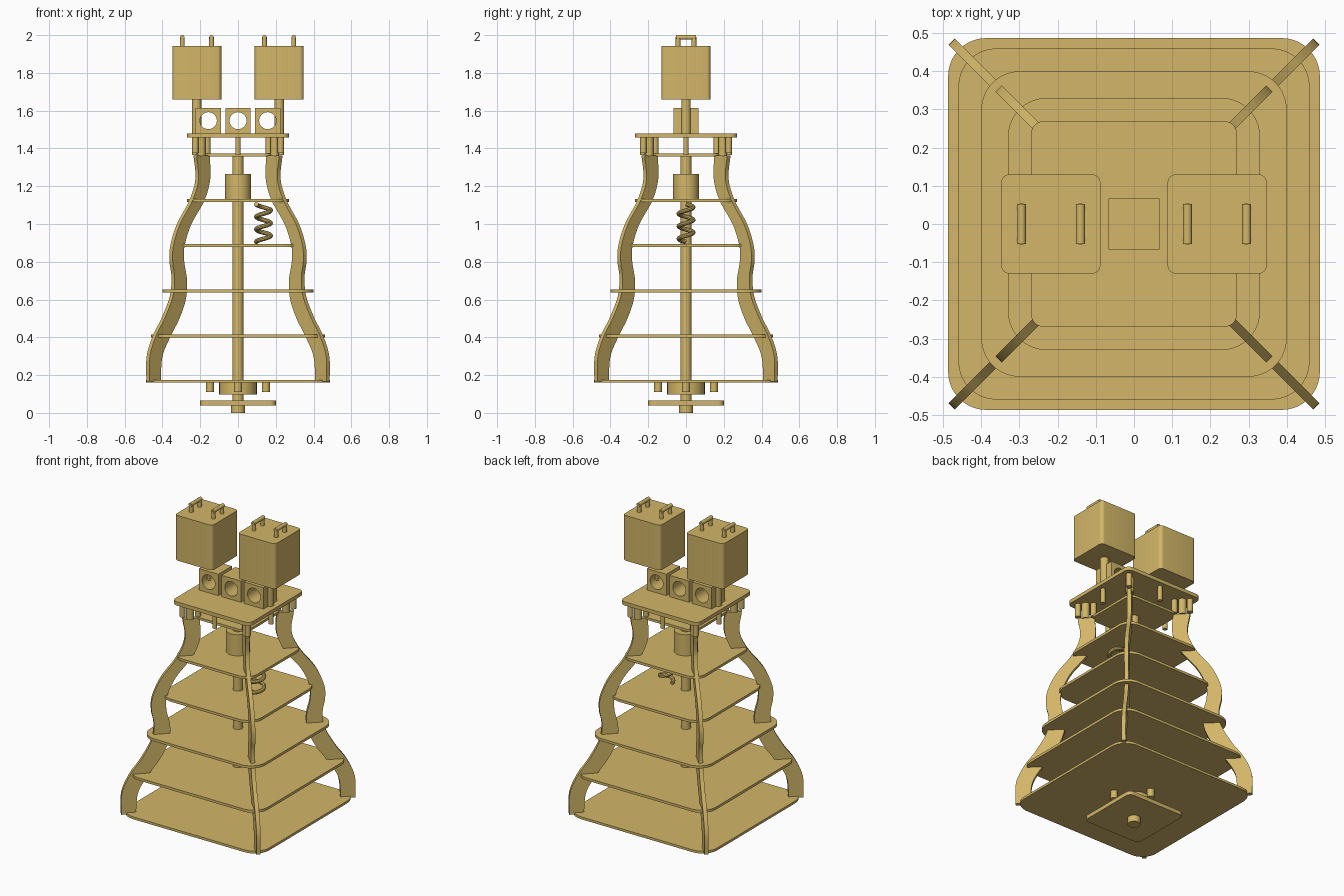
import bpy, bmesh, math
from mathutils import Vector

if "Cube" in bpy.data.objects:
    bpy.data.objects.remove(bpy.data.objects["Cube"])

brass = bpy.data.materials.new("brass")
brass.diffuse_color = (0.645, 0.468, 0.138, 1)
brass.use_nodes = True
brass.node_tree.nodes["Principled BSDF"].inputs["Base Color"].default_value = brass.diffuse_color


def finish(name, bm, smooth=True):
    bmesh.ops.recalc_face_normals(bm, faces=bm.faces)
    me = bpy.data.meshes.new(name)
    bm.to_mesh(me)
    bm.free()
    me.materials.append(brass)
    ob = bpy.data.objects.new(name, me)
    bpy.context.collection.objects.link(ob)
    if smooth:
        bpy.ops.object.select_all(action='DESELECT')
        ob.select_set(True)
        bpy.context.view_layer.objects.active = ob
        bpy.ops.object.shade_smooth_by_angle(angle=math.radians(35))
    return ob


def extrude(name, pts, vec):
    """Fill an outline and extrude it along vec."""
    bm = bmesh.new()
    face = bm.faces.new([bm.verts.new(p) for p in pts])
    geo = bmesh.ops.extrude_face_region(bm, geom=[face])["geom"]
    bmesh.ops.translate(bm, vec=vec, verts=[g for g in geo if isinstance(g, bmesh.types.BMVert)])
    return finish(name, bm)


def rounded_block(name, cx, cy, hx, hy, r, z0, z1, seg=10):
    pts = []
    for q, (sx, sy) in enumerate(((1, 1), (-1, 1), (-1, -1), (1, -1))):
        for i in range(seg + 1):
            a = math.pi / 2 * (q + i / seg)
            pts.append((cx + sx * (hx - r) + r * math.cos(a),
                        cy + sy * (hy - r) + r * math.sin(a), z0))
    return extrude(name, pts, (0, 0, z1 - z0))


def cylinder(name, x, y, r, z0, z1, seg=32):
    pts = [(x + r * math.cos(2 * math.pi * i / seg),
            y + r * math.sin(2 * math.pi * i / seg), z0) for i in range(seg)]
    return extrude(name, pts, (0, 0, z1 - z0))


def tube(name, pts, r, seg=12):
    """Sweep a round section along a path."""
    bm = bmesh.new()
    pts = [Vector(p) for p in pts]
    rings = []
    side = None
    for i, p in enumerate(pts):
        t = (pts[min(i + 1, len(pts) - 1)] - pts[max(i - 1, 0)]).normalized()
        side = t.orthogonal() if side is None else side - t * side.dot(t)
        side.normalize()
        up = t.cross(side)
        rings.append([bm.verts.new(p + r * (math.cos(a) * side + math.sin(a) * up))
                      for a in (2 * math.pi * k / seg for k in range(seg))])
    for a, b in zip(rings, rings[1:]):
        for k in range(seg):
            bm.faces.new((a[k], a[(k + 1) % seg], b[(k + 1) % seg], b[k]))
    bm.faces.new(rings[0])
    bm.faces.new(rings[-1])
    return finish(name, bm)


def spline(points, steps=6):
    """Catmull-Rom curve through (x, z) points."""
    p = [Vector(q) for q in points]
    p = [2 * p[0] - p[1]] + p + [2 * p[-1] - p[-2]]
    out = []
    for i in range(1, len(p) - 2):
        a, b, c, d = p[i - 1:i + 3]
        for k in range(steps):
            t = k / steps
            out.append(0.5 * (2 * b + (c - a) * t + (2 * a - 5 * b + 4 * c - d) * t * t
                              + (3 * b - a - 3 * c + d) * t ** 3))
    return out + [p[-2]]


# Stacked rounded plates
for half, r, z0, z1 in ((0.20, 0.03, 0.04, 0.065), (0.487, 0.10, 0.16, 0.175),
                        (0.46, 0.10, 0.398, 0.414), (0.40, 0.10, 0.637, 0.653),
                        (0.33, 0.10, 0.877, 0.893), (0.27, 0.08, 1.116, 1.132),
                        (0.18, 0.05, 1.357, 1.372), (0.27, 0.035, 1.457, 1.48)):
    rounded_block("plate", 0, 0, half, half, r, z0, z1)

# Curved ribs on the four diagonals
outer = [(0.485, 0.165), (0.483, 0.3), (0.45, 0.41), (0.405, 0.5), (0.36, 0.62), (0.352, 0.72),
         (0.362, 0.8), (0.358, 0.885), (0.323, 1.0), (0.257, 1.125), (0.225, 1.24), (0.235, 1.362)]
inner = [(0.41, 0.165), (0.40, 0.3), (0.355, 0.41), (0.31, 0.5), (0.277, 0.6), (0.27, 0.7),
         (0.285, 0.8), (0.283, 0.885), (0.247, 1.0), (0.178, 1.125), (0.147, 1.24), (0.15, 1.362)]
outline = ([(p.x - 0.008, p.y) for p in spline(outer)]
           + [(p.x + 0.008, p.y) for p in reversed(spline(inner))])
T = 0.024
for sx in (1, -1):
    for sy in (1, -1):
        n = Vector((sx, -sy, 0)).normalized() * T
        extrude("rib", [Vector((sx * x, sy * x, z)) - n / 2 for x, z in outline], n)
        # Corner posts under the top plate
        for d, r, z0 in ((0.163, 0.017, 1.372), (0.195, 0.023, 1.36), (0.226, 0.017, 1.375)):
            cylinder("corner_post", sx * d, sy * d, r, z0, 1.458, 20)

# Side rods under the top plate and pegs under the bottom plate
for dx, dy in ((1, 0), (-1, 0), (0, 1), (0, -1)):
    cylinder("side_rod", 0.23 * dx, 0.23 * dy, 0.014, 1.365, 1.458, 16)
    cylinder("peg", 0.148 * dx, 0.148 * dy, 0.021, 0.11, 0.162, 20)

# Central shaft
cylinder("shaft", 0, 0, 0.029, 0.05, 1.36)
cylinder("shaft_foot", 0, 0, 0.038, 0, 0.042)
cylinder("hub", 0, 0, 0.10, 0.098, 0.162)
cylinder("collar", 0, 0, 0.068, 1.13, 1.265)
cylinder("upper_pin", 0, 0, 0.013, 1.36, 1.46, 16)

# Coil spring
N = 90
tube("spring", [(0.135 + 0.038 * math.cos(a), 0.038 * math.sin(a), 0.905 + 0.2 * i / N)
                for i in range(N + 1) for a in (2 * math.pi * 3 * i / N + math.pi,)], 0.012, 10)


def holed_cube(x, h=0.067, r=0.045, zc=1.547, seg=32):
    """Block with a round hole running front to back."""
    bm = bmesh.new()
    loops = []
    for y in (-h, h):
        rim, edge = [], []
        for i in range(seg):
            a = 2 * math.pi * (i + 0.0) / seg
            c, s = math.cos(a), math.sin(a)
            k = h / max(abs(c), abs(s))
            rim.append(bm.verts.new((x + r * c, y, zc + r * s)))
            edge.append(bm.verts.new((x + k * c, y, zc + k * s)))
        loops.append((rim, edge))
    (r0, e0), (r1, e1) = loops
    for i in range(seg):
        j = (i + 1) % seg
        for a, b in ((r0, e0), (e0, e1), (e1, r1), (r1, r0)):
            bm.faces.new((a[i], a[j], b[j], b[i]))
    finish("holed_block", bm)


for x in (-0.157, 0, 0.157):
    holed_cube(x)

# Boxes on columns, with small handles on top
for s in (-1, 1):
    cylinder("box_column", s * 0.219, 0, 0.025, 1.475, 1.665)
    rounded_block("box", s * 0.218, 0, 0.13, 0.13, 0.022, 1.66, 1.943, 6)
    for x in (0.14, 0.295):
        for y in (-0.042, 0.042):
            cylinder("handle_leg", s * x, y, 0.0125, 1.94, 1.99, 16)
        tube("handle_bar", [(s * x, -0.053, 1.988), (s * x, 0.053, 1.988)], 0.012)
